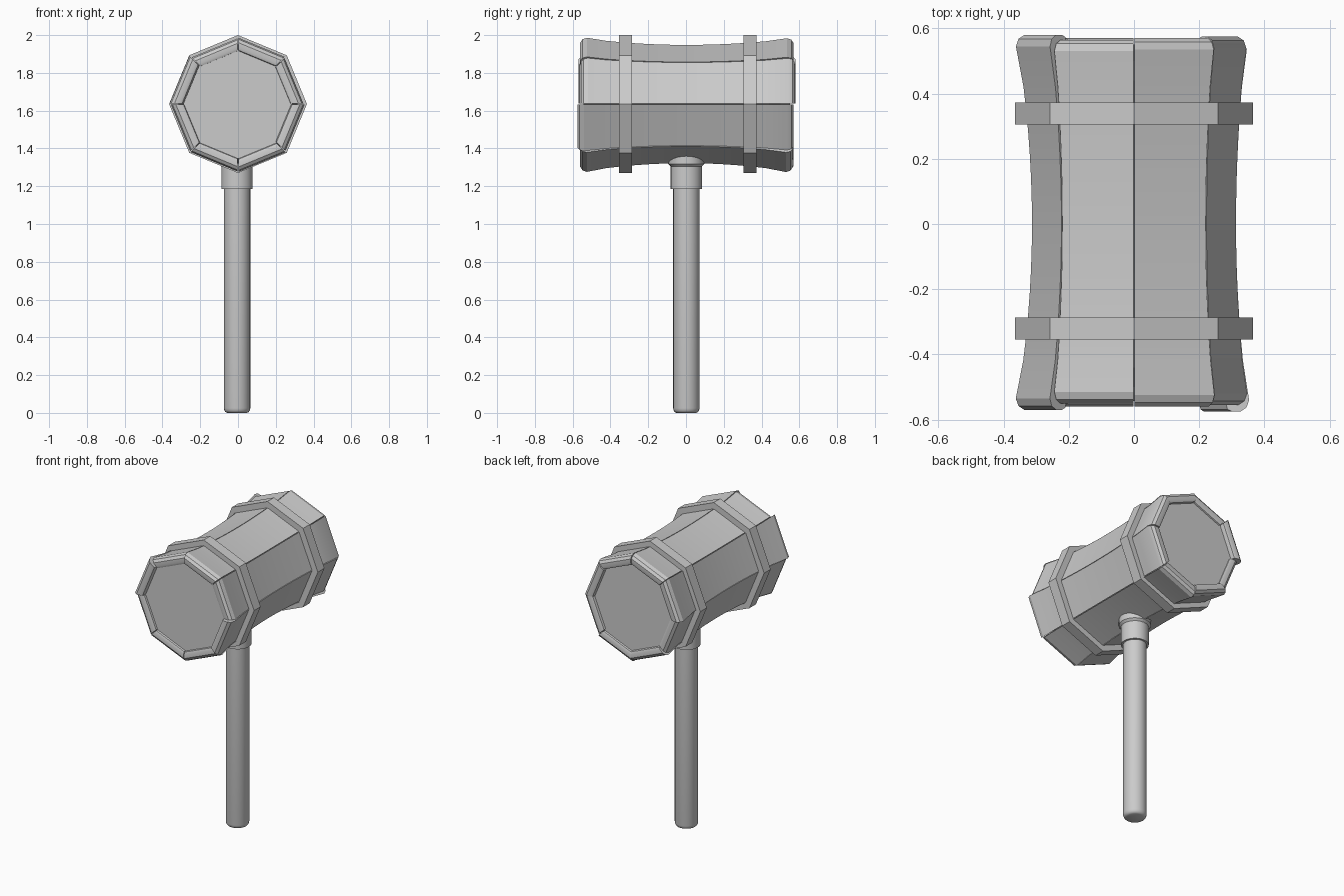
import bpy, bmesh
from math import sin, cos, pi, radians

if "Cube" in bpy.data.objects:
    bpy.data.objects.remove(bpy.data.objects["Cube"])

CZ = 1.635  # height of the head's axis


def make(name, verts, faces, smooth=None):
    mesh = bpy.data.meshes.new(name)
    mesh.from_pydata(verts, [], faces)
    bm = bmesh.new()
    bm.from_mesh(mesh)
    bmesh.ops.recalc_face_normals(bm, faces=bm.faces)
    bm.to_mesh(mesh)
    bm.free()
    ob = bpy.data.objects.new(name, mesh)
    bpy.context.collection.objects.link(ob)
    if smooth:
        bpy.context.view_layer.objects.active = ob
        ob.select_set(True)
        bpy.ops.object.shade_smooth_by_angle(angle=radians(smooth))
        ob.select_set(False)
    return ob


def polar(r, a, y):
    return (r * cos(a), y, CZ + r * sin(a))


def sweep(name, profile, sides, place, closed=False, smooth=None):
    """Revolve (radius, position) points; cap the ends or close the loop."""
    n = len(profile)
    verts = [place(r, 2 * pi * s / sides, p) for r, p in profile for s in range(sides)]
    faces = []
    for i in range(n if closed else n - 1):
        j = (i + 1) % n
        for s in range(sides):
            t = (s + 1) % sides
            faces.append((i * sides + s, i * sides + t, j * sides + t, j * sides + s))
    if not closed:
        faces += [tuple(range(sides)), tuple(range((n - 1) * sides, n * sides))]
    return make(name, verts, faces, smooth)


def waist(y, flare):
    return 0.313 + flare * (y / 0.56) ** 2


def stave(index, front, back, flare_front, flare_back):
    """One curved board of the octagonal head with rounded ends."""
    def end(length, flare, sign):
        r = waist(length, flare)
        pts = [(r, length - 0.035), (r - 0.008, length - 0.012), (r - 0.026, length),
               (r - 0.052, length), (r - 0.066, length - 0.006), (r - 0.07, length - 0.02)]
        return [(q, sign * y) for q, y in pts]

    ys = [-0.42 + 0.84 * i / 12 for i in range(13)]
    mid = [(waist(y, flare_front if y < 0 else flare_back), y) for y in ys]
    loop = mid + end(back, flare_back, 1)
    loop += [(r - 0.07, y) for r, y in reversed(mid)]
    loop += list(reversed(end(front, flare_front, -1)))
    n = len(loop)
    a0, a1 = index * pi / 4 + 0.006, (index + 1) * pi / 4 - 0.006
    verts = [polar(r, a, y) for a in (a0, a1) for r, y in loop]
    faces = [(i, (i + 1) % n, n + (i + 1) % n, n + i) for i in range(n)]
    faces += [tuple(range(n)), tuple(range(n, 2 * n))]
    make(f"head_stave_{index + 1}", verts, faces, 25)


# Staves: front length, back length, front flare, back flare
boards = [(0.555, 0.575, 0.034, 0.030), (0.56, 0.57, 0.038, 0.034),
          (0.55, 0.565, 0.036, 0.034), (0.57, 0.58, 0.048, 0.046),
          (0.56, 0.56, 0.042, 0.030), (0.56, 0.57, 0.044, 0.038),
          (0.56, 0.565, 0.046, 0.046), (0.575, 0.57, 0.038, 0.032)]
for k, b in enumerate(boards):
    stave(k, *b)

# Core closing both striking faces
core = [(waist(y, 0.038) - 0.02, y) for y in (-0.44, -0.3, -0.15, 0, 0.15, 0.3, 0.44)]
core = [(0.29, -0.543), (0.29, -0.5)] + core + [(0.29, 0.5), (0.29, 0.55)]
sweep("head_core", core, 8, polar)

# Octagonal bands
for name, y0, y1 in (("front_band", -0.355, -0.287), ("back_band", 0.305, 0.373)):
    sweep(name, [(0.365, y0), (0.365, y1), (0.29, y1), (0.29, y0)], 8, polar, closed=True)


# Handle and collar
def upright(r, a, z):
    return (-0.005 + r * cos(a), 0.002 + r * sin(a), z)


sweep("handle", [(0.052, 0), (0.061, 0.004), (0.067, 0.012), (0.07, 0.025), (0.07, 1.38)],
      24, upright, smooth=35)
sweep("collar", [(0.083, 1.185), (0.083, 1.305), (0.096, 1.318), (0.096, 1.36)],
      24, upright, smooth=35)
